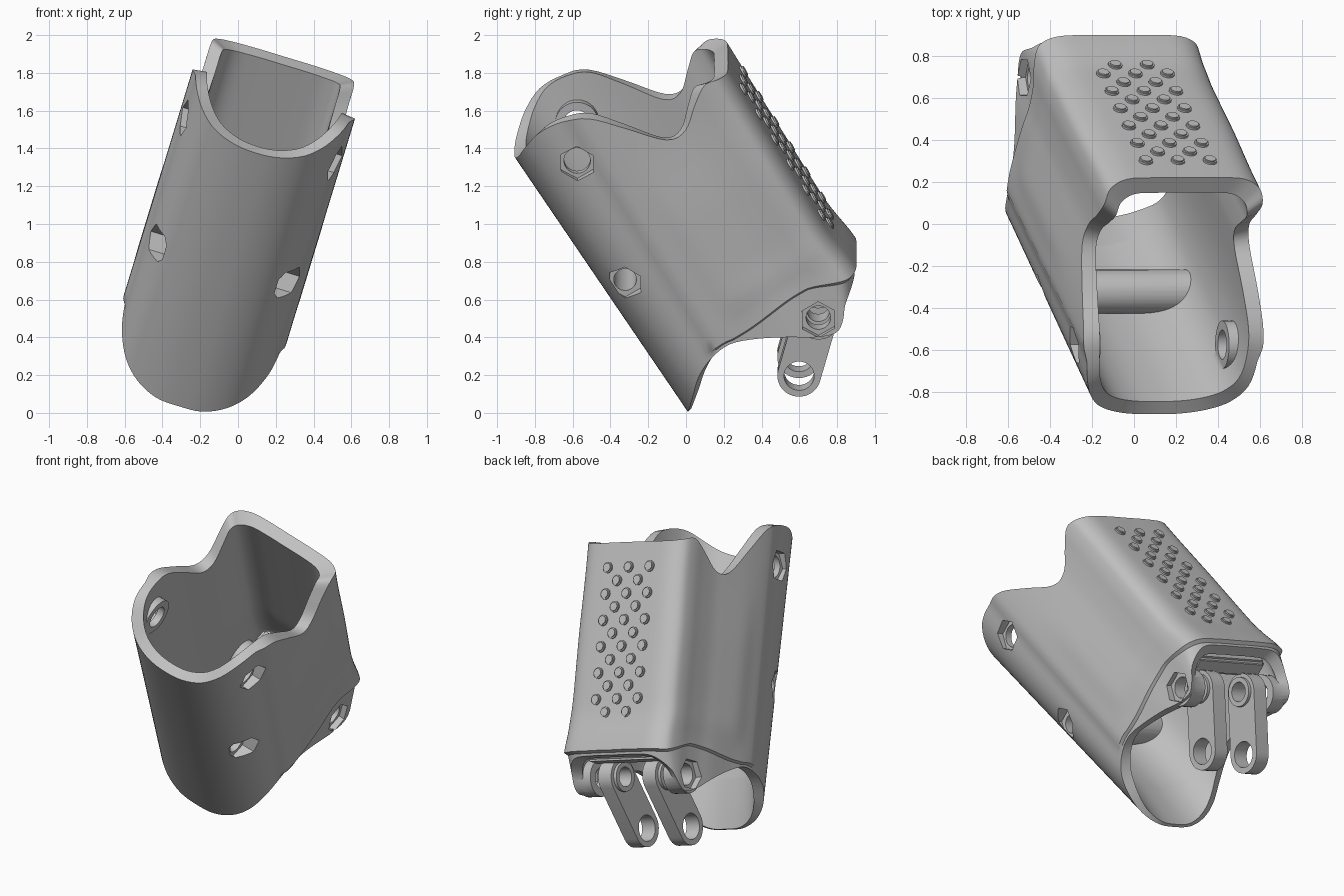
import bpy, bmesh, math
from mathutils import Matrix, Vector

if "Cube" in bpy.data.objects:
    bpy.data.objects.remove(bpy.data.objects["Cube"])

grey = bpy.data.materials.new("plain_grey")
grey.use_nodes = True
COLOUR = (0.53, 0.53, 0.53, 1)
grey.diffuse_color = COLOUR
grey.node_tree.nodes["Principled BSDF"].inputs["Base Color"].default_value = COLOUR

# Tilted frame of the sleeve: width, depth (towards the back), length
length = Vector((0.25, -0.51, 0.82)).normalized()
width = Vector((0.957, 0, -0.287))
width = (width - length * width.dot(length)).normalized()
depth = length.cross(width)
FRAME = Matrix((width, depth, length)).transposed().to_4x4()
FRAME.translation = (-0.297, 0, 0.089)


def make(name, bm):
    bmesh.ops.recalc_face_normals(bm, faces=bm.faces)
    mesh = bpy.data.meshes.new(name)
    bm.to_mesh(mesh)
    bm.free()
    obj = bpy.data.objects.new(name, mesh)
    bpy.context.collection.objects.link(obj)
    mesh.materials.append(grey)
    return obj


def combine(obj, tool, operation):
    """Join or cut with a helper, then remove the helper."""
    mod = obj.modifiers.new(operation, 'BOOLEAN')
    mod.object, mod.operation, mod.solver = tool, operation, 'EXACT'
    bpy.context.view_layer.update()
    graph = bpy.context.evaluated_depsgraph_get()
    mesh = bpy.data.meshes.new_from_object(obj.evaluated_get(graph))
    obj.modifiers.clear()
    obj.data = mesh
    bpy.data.objects.remove(tool)


def rod(name, u0, u1, v, w, radius, sides=32):
    """Cylinder lying along the width direction."""
    bm = bmesh.new()
    bmesh.ops.create_cone(bm, cap_ends=True, segments=sides, radius1=radius,
                          radius2=radius, depth=abs(u1 - u0),
                          matrix=Matrix.Translation(((u0 + u1) / 2, v, w))
                          @ Matrix.Rotation(math.pi / 2, 4, 'Y'))
    return make(name, bm)


def smooth(a, b, x):
    t = min(1, max(0, (x - a) / (b - a)))
    return t * t * (3 - 2 * t)


def finish(obj):
    obj.data.shade_smooth()
    obj.data.set_sharp_from_angle(angle=math.radians(32))
    obj.matrix_world = FRAME


# Half cross-section: width, depth, lower rim, upper rim
half = [(0, -.06, -.05, 1.62), (.13, -.05, -.045, 1.63), (.25, -.01, 0, 1.66),
        (.34, .06, .07, 1.71), (.40, .16, .16, 1.755), (.425, .28, .22, 1.75),
        (.43, .41, .24, 1.70), (.42, .55, .19, 1.55), (.40, .70, .11, 1.38),
        (.385, .81, .04, 1.37), (.38, .92, 0, 1.46), (.378, 1.01, .04, 1.53),
        (.355, 1.08, .12, 1.515), (.28, 1.122, .18, 1.50),
        (.15, 1.13, .19, 1.50), (0, 1.13, .19, 1.50)]
loop = [Vector(p) for p in half]
loop += [Vector((-p[0], *p[1:])) for p in reversed(half[1:-1])]
ring = []
for i, p1 in enumerate(loop):
    p0, p2, p3 = loop[i - 1], loop[(i + 1) % len(loop)], loop[(i + 2) % len(loop)]
    for k in range(4):
        t = k / 4
        ring.append(0.5 * (2 * p1 + (p2 - p0) * t + (2 * p0 - 5 * p1 + 4 * p2 - p3) * t * t
                           + (3 * p1 - p0 - 3 * p2 + p3) * t ** 3))

# Sleeve: outer and inner skins lofted along the length, with a raised rear cover
bm = bmesh.new()
outer, inner = [], []
STEPS = 24
for r in range(STEPS + 3):
    out_row, in_row = [], []
    for u, v, low, top in ring:
        seam = 0.25 + 0.03 * smooth(0.5, 0.85, v) - 0.075 * smooth(0.9, 1.1, v)
        seam = max(low + 0.015, seam)
        if r == 0:
            w = low
        elif r == 1:
            w = seam
        else:
            w = seam + 0.012 + (top - seam - 0.012) * (r - 2) / STEPS
        back = smooth(0.9, 1.08, v)
        raised = 0.02 * smooth(0.27, 0.36, v) if r > 1 else 0
        bulge = 0.012 * smooth(0.42, 0.56, v) * smooth(0.32, 0.46, w) * (1 - smooth(0.9, 1.4, w))
        # Wider lugs, flared and rounded panel foot, slightly raked front
        u *= 1 + 0.06 * smooth(0.5, 0.8, v) * (1 - smooth(0.1, 0.6, w))
        flare = 0.03 * (1 - smooth(0.2, 0.5, w)) - 0.06 * (1 - smooth(0.08, 0.22, w))
        rake = 0.04 * (w - 0.8) * (1 - smooth(-0.06, 0.35, v))
        v += back * flare - rake
        out_row.append(bm.verts.new((u * (1 + (raised + bulge) * 2.2), v + raised * back, w)))
        slim = 0.965 - 0.075 * smooth(-0.05, 0.2, w)
        in_row.append(bm.verts.new((u * 0.865, 0.55 + (v - 0.55) * slim, w)))
    outer.append(out_row)
    inner.append(in_row)
skin = outer + inner[::-1]
for a, b in zip(skin, skin[1:] + skin[:1]):
    for i in range(len(ring)):
        j = (i + 1) % len(ring)
        bm.faces.new((a[i], a[j], b[j], b[i]))
sleeve = make("sleeve", bm)

# Bolt seats: depth, length, boss from, boss to, pocket floor, hole radius
UPPER = (0.227, 1.51, 0.32, 0.375, 0.365, 0.07)
HINGE = (0.88, 0.11, 0.28, 0.385, 0.365, 0.065)
LOWER = (0.10, 0.80)

# Cross tube whose ends follow the curved wall
tube = rod("cross_tube", -0.3, 0.3, *LOWER, 0.105)
for vert in tube.data.vertices:
    vert.co.x = math.copysign(0.235 + 0.65 * vert.co.y, vert.co.x)
combine(sleeve, tube, 'UNION')

for s in (-1, 1):
    for v, w, a, b, floor, hole in (UPPER, HINGE):
        combine(sleeve, rod("boss", s * a, s * b, v, w, 0.115), 'UNION')
        combine(sleeve, rod("hole", s * 0.2, s * 0.6, v, w, hole), 'DIFFERENCE')
        combine(sleeve, rod("pocket", s * floor, s * 0.6, v, w, 0.098, 6), 'DIFFERENCE')
    combine(sleeve, rod("pocket", s * 0.31, s * 0.6, *LOWER, 0.095, 6), 'DIFFERENCE')
combine(sleeve, rod("bore", -0.7, 0.7, *LOWER, 0.06), 'DIFFERENCE')
finish(sleeve)

# Hinge arms hanging below the back panel
TIP = Vector((0.605, -0.153))
PIVOT = Vector((0.88, 0.11))
angle = math.atan2(TIP.y - PIVOT.y, TIP.x - PIVOT.x)
for s, side in ((-1, "right"), (1, "left")):
    bm = bmesh.new()
    outline = []
    for centre, start in ((TIP, angle - math.pi / 2), (PIVOT, angle + math.pi / 2)):
        for k in range(17):
            t = start + math.pi * k / 16
            outline.append(bm.verts.new((s * 0.17 - 0.05, centre.x + 0.115 * math.cos(t),
                                         centre.y + 0.115 * math.sin(t))))
    face = bm.faces.new(outline)
    grown = bmesh.ops.extrude_face_region(bm, geom=[face])
    moved = [g for g in grown["geom"] if isinstance(g, bmesh.types.BMVert)]
    bmesh.ops.translate(bm, verts=moved, vec=(0.1, 0, 0))
    arm = make(side + "_hinge_arm", bm)
    combine(arm, rod("collar", s * 0.17 - 0.07, s * 0.17 + 0.07, *PIVOT, 0.09), 'UNION')
    combine(arm, rod("hole", s * 0.17 - 0.2, s * 0.17 + 0.2, *PIVOT, 0.06), 'DIFFERENCE')
    combine(arm, rod("hole", s * 0.17 - 0.2, s * 0.17 + 0.2, *TIP, 0.08), 'DIFFERENCE')
    finish(arm)

# Crossbar joining the arms to the panel
bm = bmesh.new()
bmesh.ops.create_cube(bm, size=1, matrix=Matrix.Translation((0, 1.0, 0.225))
                      @ Matrix.Diagonal((0.56, 0.12, 0.09, 1)))
bmesh.ops.bevel(bm, geom=bm.edges[:], offset=0.02, segments=3, affect='EDGES')
finish(make("hinge_crossbar", bm))

# Grip studs in staggered rows on the back panel
bm = bmesh.new()
for i in range(12):
    across = 2 + i % 2
    for k in range(across):
        spot = ((k - (across - 1) / 2) * 0.16, 1.15, 0.455 + i * 0.081)
        bmesh.ops.create_cone(bm, cap_ends=True, segments=20, radius1=0.034, radius2=0.034,
                              depth=0.034, matrix=Matrix.Translation(spot)
                              @ Matrix.Rotation(-math.pi / 2, 4, 'X'))
rims = [e for e in bm.edges if all(v.co.y > 1.15 for v in e.verts)]
bmesh.ops.bevel(bm, geom=rims, offset=0.007, segments=2, affect='EDGES')
finish(make("grip_studs", bm))
